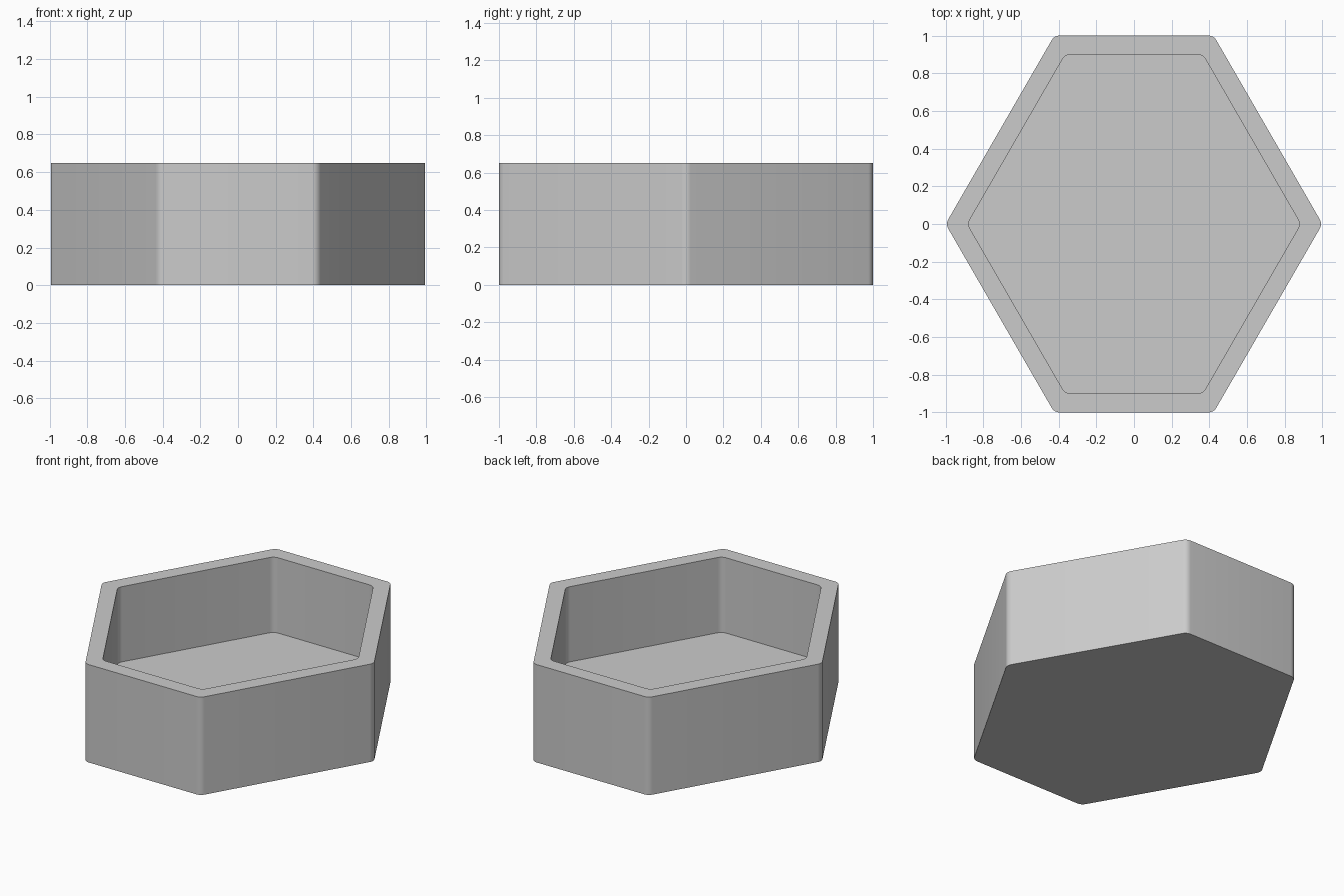
import bpy, bmesh, math
from mathutils import Vector

old = bpy.data.objects.get("Cube")
if old:
    bpy.data.objects.remove(old, do_unlink=True)

HEIGHT, FLOOR, WALL, RADIUS, STEPS = 0.65, 0.15, 0.1, 0.05, 6
SLOPE = math.tan(math.radians(60))

grey = bpy.data.materials.new("plain grey")
grey.use_nodes = True
colour = (0.6, 0.6, 0.6, 1)
grey.diffuse_color = colour
grey.node_tree.nodes["Principled BSDF"].inputs["Base Color"].default_value = colour


def rounded_hexagon(tip, half_depth):
    """Outline with six rounded 120 degree corners, counterclockwise."""
    shoulder = tip - half_depth / SLOPE
    corners = [(tip, 0), (shoulder, half_depth), (-shoulder, half_depth),
               (-tip, 0), (-shoulder, -half_depth), (shoulder, -half_depth)]
    points = []
    for i, corner in enumerate(corners):
        mid = math.radians(60 * i)
        inward = RADIUS / math.cos(math.radians(30))
        centre = Vector(corner) - inward * Vector((math.cos(mid), math.sin(mid)))
        for s in range(STEPS + 1):
            a = mid + math.radians(60 * s / STEPS - 30)
            points.append(centre + RADIUS * Vector((math.cos(a), math.sin(a))))
    return points


outer = rounded_hexagon(1.0, 1.0)
inner = rounded_hexagon(1.0 - WALL / math.cos(math.radians(30)), 1.0 - WALL)

# Tray: outer wall, rim, inner wall and closed floors
bm = bmesh.new()
rings = [[bm.verts.new((p.x, p.y, z)) for p in outline]
         for outline, z in ((outer, 0), (outer, HEIGHT), (inner, HEIGHT), (inner, FLOOR))]
for low, high in zip(rings, rings[1:]):
    for i in range(len(low)):
        j = (i + 1) % len(low)
        bm.faces.new((low[i], low[j], high[j], high[i]))
bm.faces.new(rings[0][::-1])
bm.faces.new(rings[-1])

mesh = bpy.data.meshes.new("hexagonal_tray")
bm.to_mesh(mesh)
bm.free()
mesh.materials.append(grey)
tray = bpy.data.objects.new("hexagonal_tray", mesh)
bpy.context.collection.objects.link(tray)

bpy.context.view_layer.objects.active = tray
tray.select_set(True)
bpy.ops.object.shade_smooth_by_angle(angle=math.radians(30))
